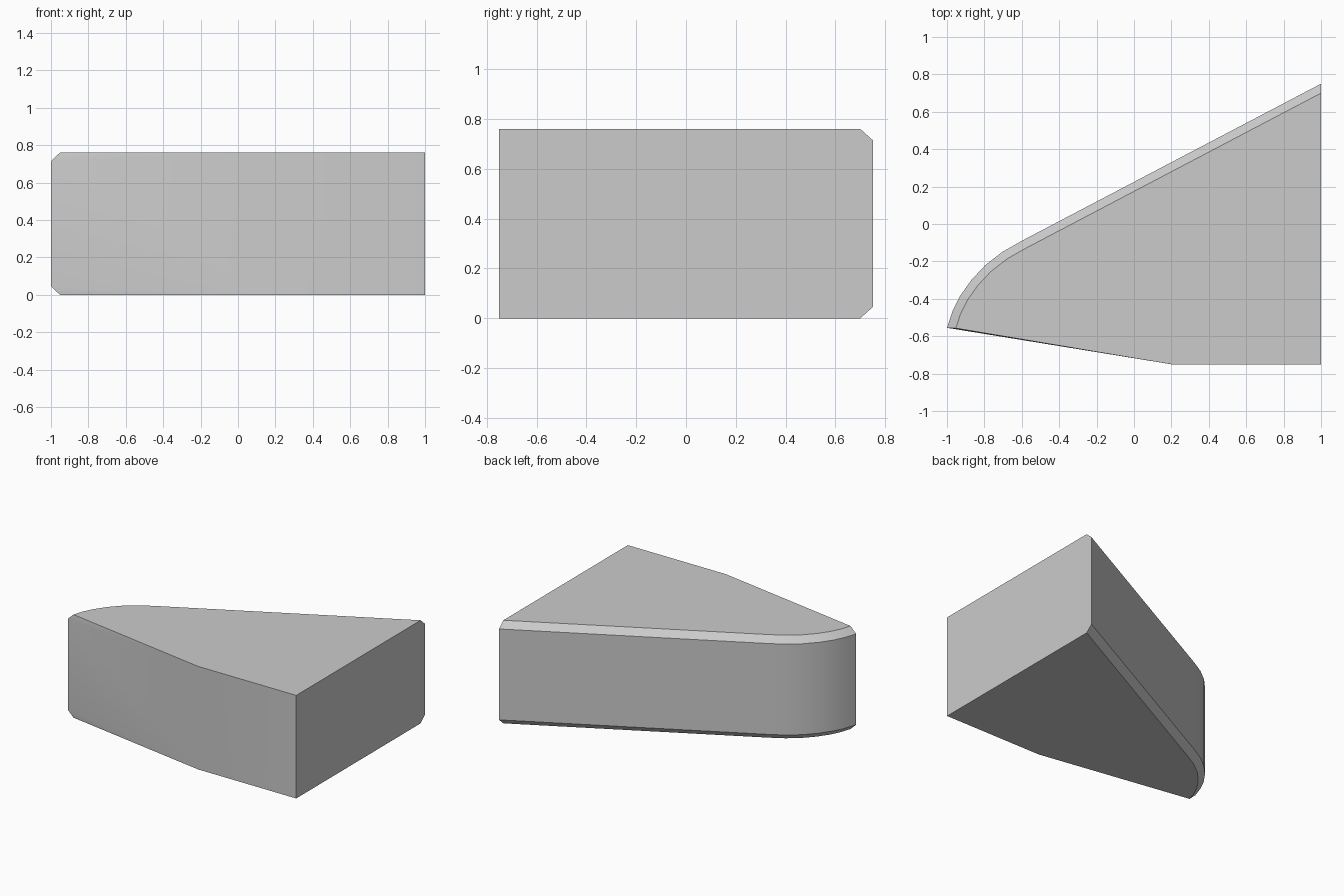
import bpy
import bmesh
from mathutils import Vector

if "Cube" in bpy.data.objects:
    bpy.data.objects.remove(bpy.data.objects["Cube"], do_unlink=True)

HEIGHT, CHAMFER = 0.76, 0.045

# Plain grey material
grey = bpy.data.materials.new("plain grey")
grey.use_nodes = True
colour = (0.6, 0.6, 0.6, 1)
grey.diffuse_color = colour
grey.node_tree.nodes["Principled BSDF"].inputs["Base Color"].default_value = colour

# Rear outline, from the rounded tip to the far corner
rear = [Vector(p) for p in [(-1, -.555), (-.97, -.465), (-.93, -.385), (-.87, -.3),
                            (-.795, -.22), (-.705, -.15), (-.6, -.09), (1, .75)]]
front = [Vector((1, -.75)), Vector((.2, -.75))]


def inset(points):
    """Offset the rear outline inwards, keeping its ends on the flat sides."""
    result = [Vector((-.952, -.557))]
    for a, b, c in zip(points, points[1:], points[2:]):
        along = ((b - a).normalized() + (c - b).normalized()).normalized()
        result.append(b + CHAMFER * Vector((along.y, -along.x)))
    return result + [points[-1] - Vector((0, .05))]


bm = bmesh.new()


def ring(points, z):
    return [bm.verts.new((p.x, p.y, z)) for p in points]


# Rear wall with a chamfer along its lower and upper edges
inner = inset(rear)
levels = [ring(inner, 0), ring(rear, CHAMFER),
          ring(rear, HEIGHT - CHAMFER), ring(inner, HEIGHT)]
rounded = []
for low, high in zip(levels, levels[1:]):
    for i in range(len(rear) - 1):
        face = bm.faces.new((low[i], low[i + 1], high[i + 1], high[i]))
        rounded.append(face)

# Flat caps, end wall and front walls
base, top = ring(front, 0), ring(front, HEIGHT)
bm.faces.new(levels[0] + base)
bm.faces.new(levels[3] + top)
bm.faces.new([r[-1] for r in levels] + [top[0], base[0]])
bm.faces.new((base[0], base[1], top[1], top[0]))
bm.faces.new((base[1], levels[1][0], levels[2][0], top[1]))
bm.faces.new((base[1], levels[0][0], levels[1][0]))
bm.faces.new((top[1], levels[2][0], levels[3][0]))
bmesh.ops.recalc_face_normals(bm, faces=bm.faces)

mesh = bpy.data.meshes.new("wedge_block")
bm.to_mesh(mesh)
bm.free()
mesh.materials.append(grey)
block = bpy.data.objects.new("wedge_block", mesh)
bpy.context.collection.objects.link(block)

# Smooth the rounded end, keep the chamfers sharp
bpy.context.view_layer.objects.active = block
block.select_set(True)
bpy.ops.object.shade_smooth_by_angle(angle=0.52)
